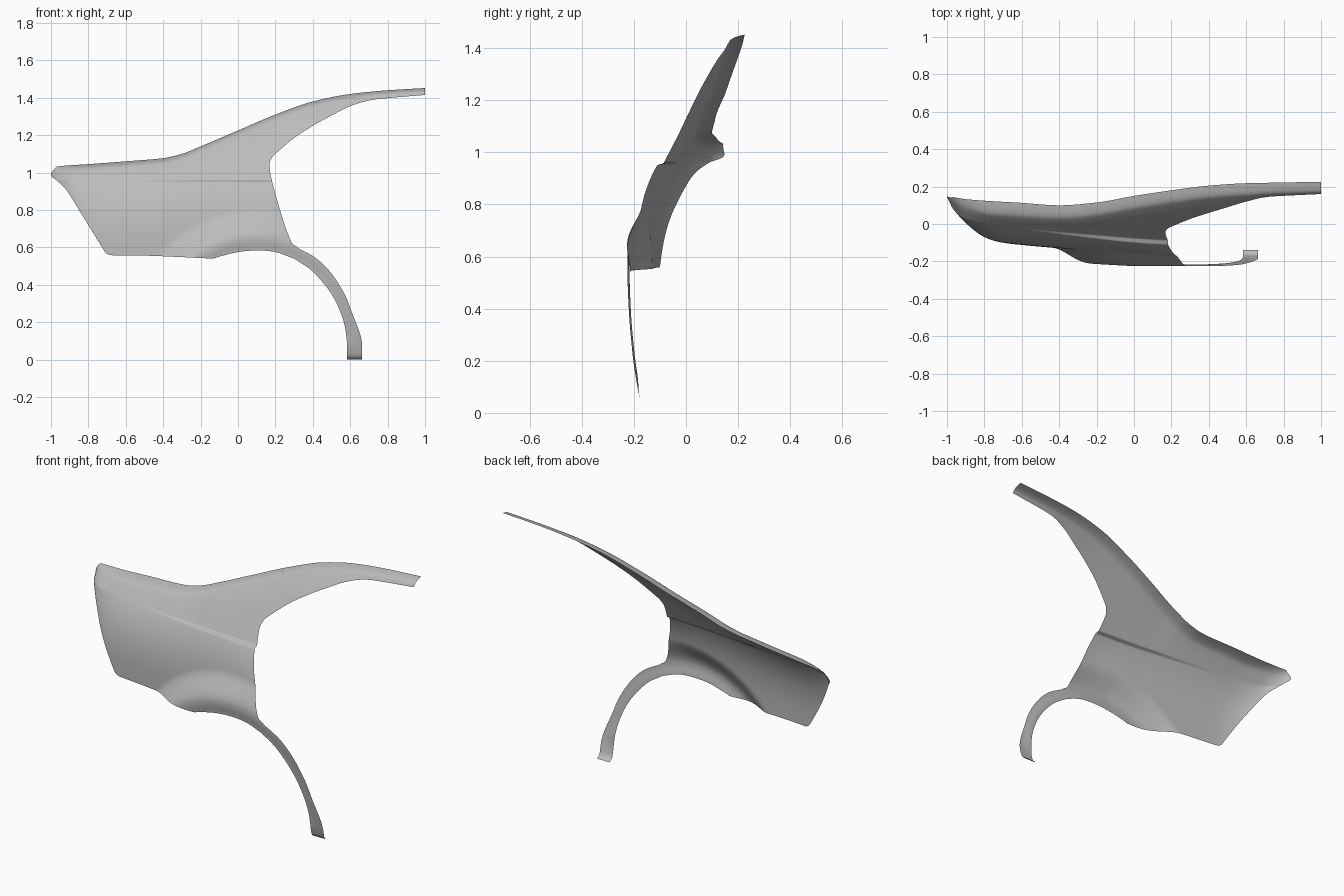
import bpy, bmesh
from math import sin, pi
from mathutils import Vector

if "Cube" in bpy.data.objects:
    bpy.data.objects.remove(bpy.data.objects["Cube"])


def hermite(pts):
    """Smooth 1D function through (x, value) points."""
    n = len(pts)
    sl = [(pts[i+1][1]-pts[i][1])/(pts[i+1][0]-pts[i][0]) for i in range(n-1)]
    # harmonic slopes avoid overshoot
    m = [sl[0]] + [2*a*b/(a+b) if a*b > 0 else 0 for a, b in zip(sl, sl[1:])] + [sl[-1]]

    def f(x):
        x = min(max(x, pts[0][0]), pts[-1][0])
        i = max(k for k in range(n-1) if pts[k][0] <= x)
        h = pts[i+1][0]-pts[i][0]
        t = (x-pts[i][0])/h
        return ((2*t**3-3*t*t+1)*pts[i][1] + (t**3-2*t*t+t)*h*m[i]
                + (3*t*t-2*t**3)*pts[i+1][1] + (t**3-t*t)*h*m[i+1])
    return f


def smooth(t):
    t = min(max(t, 0), 1)
    return t*t*(3-2*t)


def curve(pts, params):
    """Catmull-Rom through (x, z) points, sampled by arc length."""
    p = [Vector(q) for q in pts]
    p = [2*p[0]-p[1]] + p + [2*p[-1]-p[-2]]
    d = []
    for a, b, c, e in zip(p, p[1:], p[2:], p[3:]):
        for k in range(12):
            t = k/12
            d.append(0.5*(2*b + (c-a)*t + (2*a-5*b+4*c-e)*t*t + (3*b-a-3*c+e)*t**3))
    d.append(p[-2])
    s = [0]
    for a, b in zip(d, d[1:]):
        s.append(s[-1]+(b-a).length)
    out = []
    for u in params:
        w = u*s[-1]
        i = 0
        while i < len(s)-2 and s[i+1] < w:
            i += 1
        out.append(d[i].lerp(d[i+1], (w-s[i])/max(s[i+1]-s[i], 1e-9)))
    return out


# Shape functions: top edge, belt line, lower body and arch lip
top_z = hermite([(-1, 1.0), (-.99, 1.015), (-.97, 1.032), (-.8, 1.045), (-.6, 1.06),
                 (-.4, 1.077), (-.3, 1.1), (-.2, 1.14), (0, 1.225), (.2, 1.31),
                 (.4, 1.38), (.6, 1.42), (.8, 1.44), (1, 1.452)])
top_y = hermite([(-1, .15), (-.9, .133), (-.6, .113), (-.4, .1), (-.2, .115), (0, .15),
                 (.2, .18), (.4, .205), (.6, .218), (1, .226)])
belt_y = hermite([(-1, .14), (-.97, .085), (-.9, .03), (-.8, .005), (-.7, -.01), (-.3, -.05),
                  (.18, -.085), (.4, -.09), (.6, -.087), (.7, -.045), (1, 0)])
low_y = hermite([(-1, .08), (-.9, -.02), (-.8, -.075), (-.7, -.1), (-.6, -.112),
                 (-.4, -.13), (0, -.165), (.2, -.185), (.35, -.19)])
lip_y = hermite([(0, -.14), (.01, -.16), (.03, -.17), (.12, -.19), (.25, -.208),
                 (.4, -.22), (.55, -.225), (1, -.227)])
BELT = .96


def depth(x, z):
    if z >= BELT - 1e-5:
        height = top_z(x)-BELT
        t = min((z-BELT)/height, 1)
        # the top edge rolls over inwards
        roll = .045*smooth((x+1)/.25)
        h = min(.03, .5*height)
        q = max(0, 1-(1-t)*height/h)
        return belt_y(x) + (top_y(x)-roll-belt_y(x))*(.8*t + .2*t**4) + roll*q**3
    s = min((BELT-z)/.4, 1)
    ledge = .02*smooth((x+.7)/.75)*smooth((BELT-z)/.011)
    base = low_y(x) + (belt_y(x)-ledge-low_y(x))*(1-s)**3
    # flare around the wheel arch
    r = ((x-.1)**2 + (z-.1)**2)**.5
    f = 1 if x > .32 else smooth((.70-r)/.15)
    target = lip_y(z) + .014*min(max(-x/.25, 0), 1)
    if z > .05:
        target += .008*smooth((.54-r)/.06)*smooth((z-.05)/.1)
    return base + (target-base)*f


bm = bmesh.new()


def patch(bottom, top, left, right, us, vs):
    """Coons patch in x-z, pushed onto the depth surface."""
    b, t = curve(bottom, us), curve(top, us)
    l, r = curve(left, vs), curve(right, vs)
    rows = []
    for j, v in enumerate(vs):
        row = []
        for i, u in enumerate(us):
            p = (b[i]*(1-v) + t[i]*v + l[j]*(1-u) + r[j]*u
                 - b[0]*(1-u)*(1-v) - b[-1]*u*(1-v) - t[0]*(1-u)*v - t[-1]*u*v)
            row.append(bm.verts.new((p.x, depth(p.x, p.y), p.y)))
        rows.append(row)
    for a, c in zip(rows, rows[1:]):
        for i in range(len(us)-1):
            bm.faces.new((a[i], a[i+1], c[i+1], c[i]))


def steps(n):
    return [i/n for i in range(n+1)]


def dense_top(n):
    return [sin(u*pi/2) for u in steps(n)]


def top_edge(x0, x1, n=50):
    return [(x0+(x1-x0)*k/n, top_z(x0+(x1-x0)*k/n)) for k in range(n+1)]


belt = [(-.972, BELT), (-.4, BELT), (.18, BELT)]
us = steps(80)

# Upper body with the shoulder
upper = dense_top(36)
patch(belt, top_edge(-.97, .18),
      [(-.972, BELT), (-1, .985), (-.99, 1.01), (-.97, top_z(-.97))],
      [(.18, BELT), (.172, 1.0), (.168, 1.05), (.18, 1.08), (.18, 1.15), (.18, top_z(.18))],
      us, [0, .01] + upper[1:])

# Lower body with the wheel arch flare
patch([(-.68, .558), (-.5, .556), (-.3, .548), (-.14, .541), (-.11, .548), (0, .575),
       (.1, .583), (.2, .575), (.3, .54)],
      belt,
      [(-.68, .558), (-.705, .568), (-.73, .605), (-.85, .80), (-.92, .91), (-.972, BELT)],
      [(.3, .54), (.32, .597), (.295, .615), (.28, .64), (.25, .72), (.21, .85), (.18, BELT)],
      us, [.96*k/36 for k in range(37)] + [.97, .977, .984, .992, 1])

# Roof pillar
patch([(.18, 1.08), (.2, 1.1), (.3, 1.185), (.4, 1.25), (.5, 1.305), (.6, 1.355),
       (.7, 1.385), (.8, 1.398), (1, 1.415)],
      top_edge(.18, 1),
      [(.18, 1.08), (.18, top_z(.18))], [(1, 1.415), (1, top_z(1))],
      steps(50), dense_top(26))

# Wheel arch strip running down to the sill
patch([(.3, .54), (.4, .47), (.5, .35), (.56, .22), (.582, .1), (.582, 0)],
      [(.32, .597), (.42, .54), (.5, .46), (.57, .35), (.61, .25), (.66, .11), (.662, 0)],
      [(.3, .54), (.32, .597)], [(.582, 0), (.662, 0)],
      [.95*k/40 for k in range(41)] + [.965, .98, .99, 1], steps(6))

bmesh.ops.remove_doubles(bm, verts=bm.verts, dist=.0005)
mesh = bpy.data.meshes.new("rear_quarter_panel")
bm.to_mesh(mesh)
bm.free()
panel = bpy.data.objects.new("rear_quarter_panel", mesh)
bpy.context.collection.objects.link(panel)
bpy.context.view_layer.objects.active = panel
panel.select_set(True)
bpy.ops.object.shade_smooth_by_angle(angle=1.1)

# Mid grey paint
paint = bpy.data.materials.new("grey_paint")
paint.diffuse_color = (.5, .5, .5, 1)
paint.use_nodes = True
paint.node_tree.nodes["Principled BSDF"].inputs["Base Color"].default_value = paint.diffuse_color
mesh.materials.append(paint)
